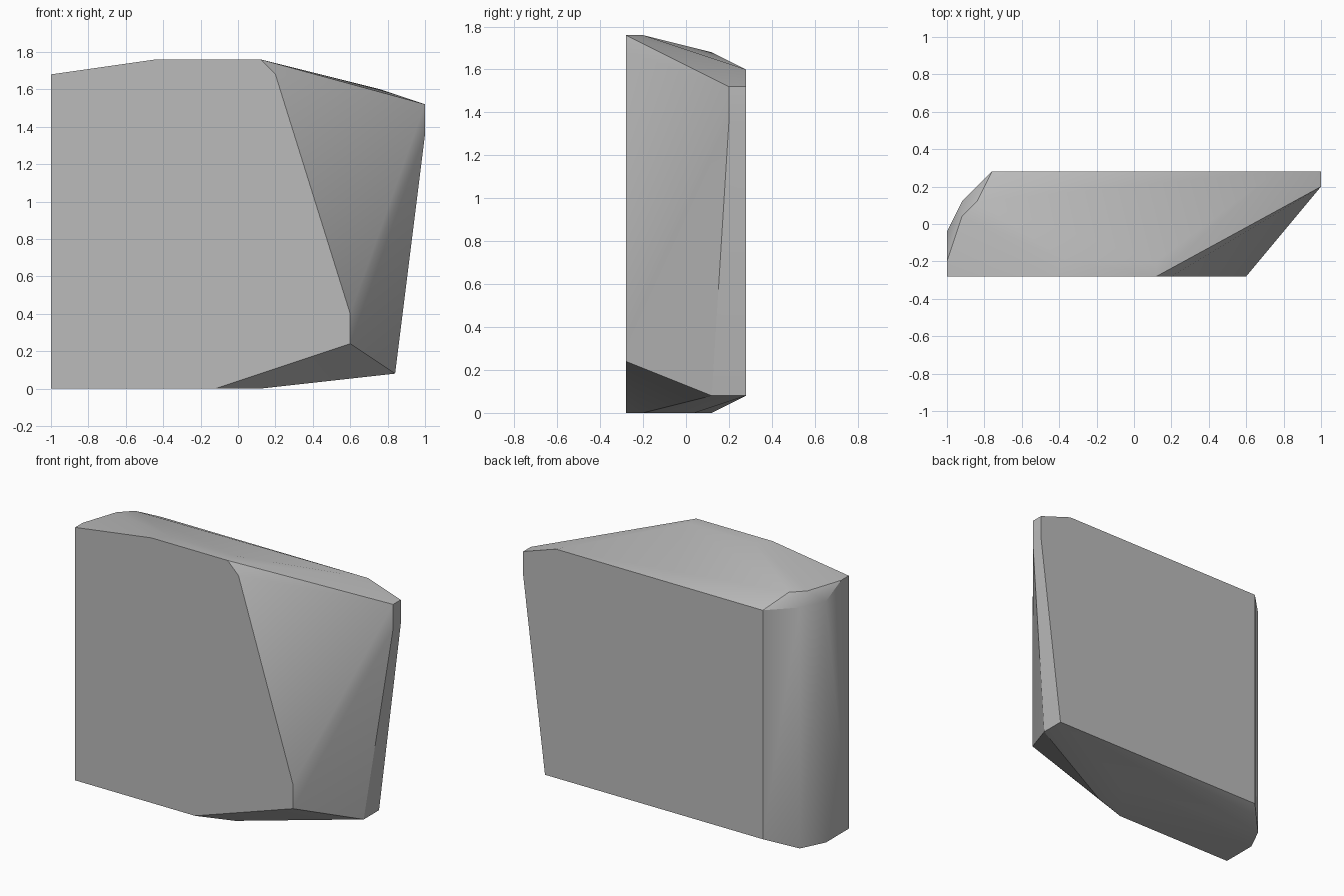
import bpy
import bmesh
import math
from mathutils import Vector

# Remove the default cube only
default_cube = bpy.data.objects.get("Cube")
if default_cube:
    bpy.data.objects.remove(default_cube, do_unlink=True)

# All corners of the block sit on a regular grid
CELL = 0.04
FRONT, BACK = -7, 7


def make_material(name, colour):
    material = bpy.data.materials.new(name)
    material.use_nodes = True
    material.diffuse_color = colour
    shader = material.node_tree.nodes["Principled BSDF"]
    shader.inputs["Base Color"].default_value = colour
    return material


def upright_outline(depth, outline):
    """Corners (x, z) of an outline standing at one depth."""
    return [Vector((x, depth, z)) * CELL for x, z in outline]


def level_outline(height, outline):
    """Corners (x, y) of an outline lying at one height."""
    return [Vector((x, y, height)) * CELL for x, y in outline]


def hull_object(name, corners, material):
    """Stretch flat facets around the corners and merge coplanar ones."""
    mesh = bpy.data.meshes.new(name)
    bm = bmesh.new()
    for corner in corners:
        bm.verts.new(corner)
    result = bmesh.ops.convex_hull(bm, input=bm.verts)
    unused = {v for v in result["geom_interior"] if isinstance(v, bmesh.types.BMVert)}
    bmesh.ops.delete(bm, geom=list(unused), context="VERTS")
    bmesh.ops.dissolve_limit(bm, angle_limit=math.radians(0.2),
                             verts=bm.verts, edges=bm.edges)
    bmesh.ops.recalc_face_normals(bm, faces=bm.faces)
    bm.to_mesh(mesh)
    bm.free()
    mesh.materials.append(material)
    block = bpy.data.objects.new(name, mesh)
    bpy.context.collection.objects.link(block)
    return block


# Broad front and back faces
corners = upright_outline(FRONT, [(-25, 0), (-25, 42), (-11, 44), (3, 44),
                                  (5, 42), (15, 10), (15, 6), (-3, 0)])
corners += upright_outline(BACK, [(-19, 2), (-19, 40), (19, 40), (25, 38),
                                  (25, 34), (21, 2)])

# Foot and chipped lower corner
corners += level_outline(0, [(-25, -1), (-23, 3), (3, -5), (3, 1)])
corners += level_outline(2, [(21, 3)])

# Rounded left end and sloping crown
corners += level_outline(40, [(-25, -1), (-23, 3)])
corners += level_outline(42, [(-25, -5), (-23, 1), (-21, 3)])
corners += level_outline(44, [(-9, -5), (3, -5)])

# Narrow right tip
corners += level_outline(38, [(25, 5)])
corners += level_outline(34, [(25, 5)])

stone_grey = make_material("stone grey", (0.5, 0.5, 0.5, 1.0))
rock = hull_object("rock_block", corners, stone_grey)

# Smooth the shallow facets and keep the main creases sharp
bpy.ops.object.select_all(action="DESELECT")
rock.select_set(True)
bpy.context.view_layer.objects.active = rock
bpy.ops.object.shade_smooth_by_angle(angle=math.radians(30))
